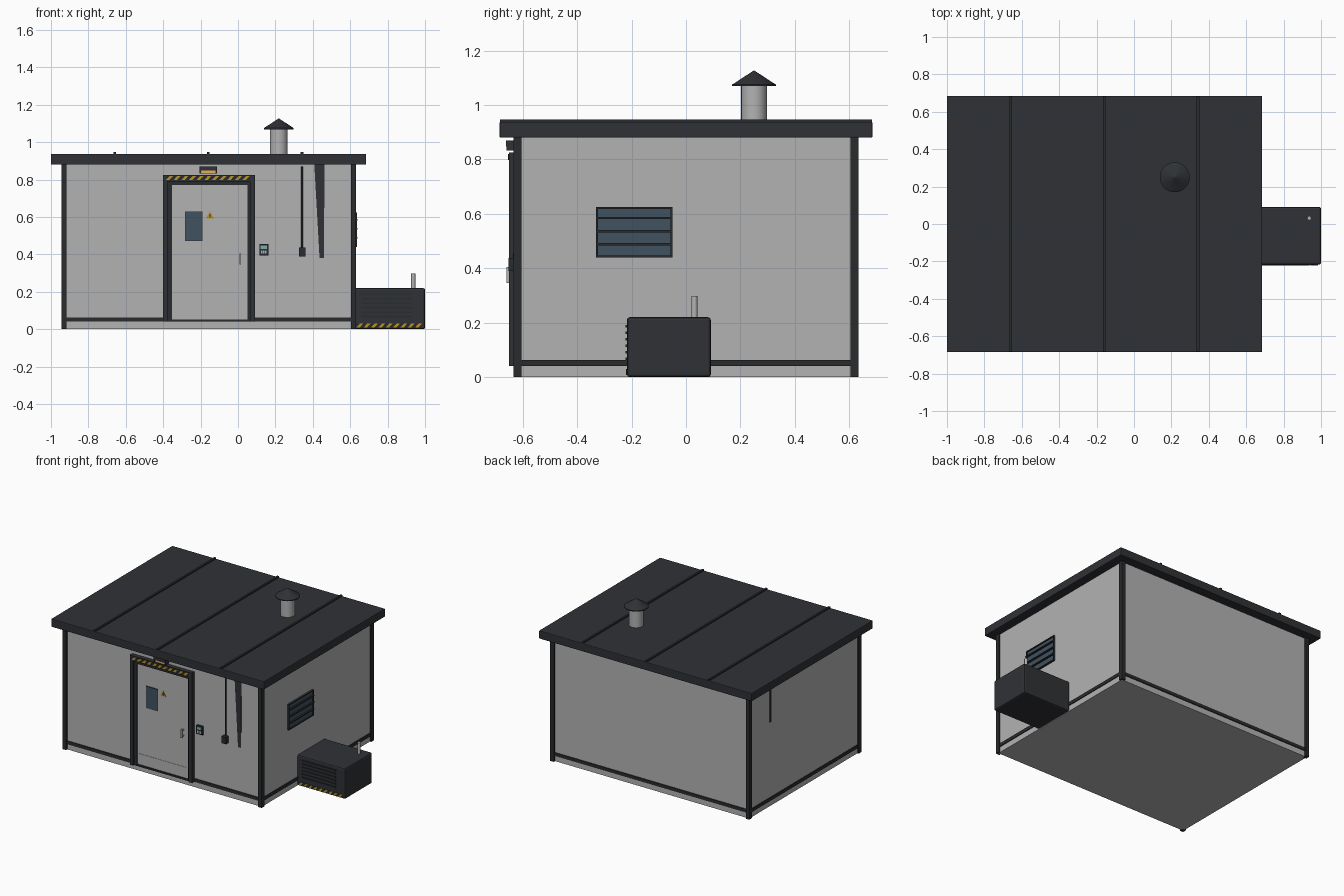
import bpy, bmesh, math
from mathutils import Matrix

if "Cube" in bpy.data.objects:
    bpy.data.objects.remove(bpy.data.objects["Cube"])


def material(name, r, g, b):
    m = bpy.data.materials.new(name)
    m.diffuse_color = (r, g, b, 1)
    m.use_nodes = True
    m.node_tree.nodes["Principled BSDF"].inputs["Base Color"].default_value = m.diffuse_color
    return m


GREY = material("painted_grey", 0.45, 0.45, 0.45)
DARK = material("dark_metal", 0.028, 0.031, 0.036)
TRIM = material("trim_black", 0.022, 0.024, 0.027)
GLASS = material("blue_glass", 0.052, 0.085, 0.115)
YELLOW = material("hazard_yellow", 0.5, 0.3, 0.02)
AMBER = material("amber_light", 0.8, 0.42, 0.12)
TEAL = material("screen_teal", 0.2, 0.42, 0.42)


def finish(name, bm, mat=GREY, bevel=0):
    bmesh.ops.recalc_face_normals(bm, faces=bm.faces)
    me = bpy.data.meshes.new(name)
    bm.to_mesh(me)
    bm.free()
    ob = bpy.data.objects.new(name, me)
    bpy.context.collection.objects.link(ob)
    me.materials.append(mat)
    if bevel:
        mod = ob.modifiers.new("bevel", 'BEVEL')
        mod.width, mod.segments = bevel, 2
    return ob


def box(name, x, y, z, mat=GREY, bevel=0):
    """Box from (min, max) pairs."""
    bm = bmesh.new()
    mid = [(a + b) / 2 for a, b in (x, y, z)]
    size = [b - a for a, b in (x, y, z)]
    bmesh.ops.create_cube(bm, size=1, matrix=Matrix.Translation(mid) @ Matrix.Diagonal((*size, 1)))
    return finish(name, bm, mat, bevel)


def prism(name, polys, y, mat):
    """Extrude x-z outlines from y[0] to y[1]."""
    bm = bmesh.new()
    for pts in polys:
        a, b = ([bm.verts.new((px, yy, pz)) for px, pz in pts] for yy in y)
        bm.faces.new(a)
        bm.faces.new(b[::-1])
        for i in range(len(pts)):
            j = (i + 1) % len(pts)
            bm.faces.new((a[i], b[i], b[j], a[j]))
    return finish(name, bm, mat)


def lathe(name, x, y, profile, mat=GREY, n=32):
    """Revolve an (r, z) profile about a vertical axis."""
    bm = bmesh.new()
    rings = [[bm.verts.new((x + r * math.cos(2 * math.pi * i / n),
                            y + r * math.sin(2 * math.pi * i / n), z)) for i in range(n)]
             for r, z in profile]
    for a, b in zip(rings, rings[1:]):
        for i in range(n):
            bm.faces.new((a[i], a[(i + 1) % n], b[(i + 1) % n], b[i]))
    bm.faces.new(rings[0])
    bm.faces.new(rings[-1])
    ob = finish(name, bm, mat)
    bpy.context.view_layer.objects.active = ob
    ob.select_set(True)
    bpy.ops.object.shade_smooth_by_angle(angle=math.radians(30))
    ob.select_set(False)
    return ob


def hazard(name, x, z, y, count):
    """Black strip with slanted yellow bars on its front."""
    box(name + "_strip", x, (y, y + 0.012), z, TRIM)
    step = (x[1] - x[0]) / count
    bars = []
    for i in range(count):
        s, w, k = x[0] + i * step, step * 0.45, step * 0.5
        bars.append([(s, z[0]), (s + w, z[0]), (s + w + k, z[1]), (s + k, z[1])])
    prism(name + "_stripes", bars, (y - 0.002, y + 0.002), YELLOW)


# Cabin walls, corner posts and base trim
X0, X1, Y = -0.935, 0.622, 0.62
box("cabin_walls", (X0, X1), (-Y, Y), (0, 0.89))
for sx, xr in (("left", (-0.945, -0.918)), ("right", (0.603, 0.632))):
    for sy, yr in (("front", (-0.634, -0.604)), ("back", (0.604, 0.634))):
        box(f"corner_post_{sy}_{sx}", xr, yr, (0, 0.885), TRIM)
zt = (0.04, 0.063)
box("base_trim_left", (X0 - 0.006, X0), (-Y, Y), zt, TRIM)
box("base_trim_right", (X1, X1 + 0.006), (-Y, Y), zt, TRIM)
box("base_trim_back", (X0, X1), (Y, Y + 0.006), zt, TRIM)
box("base_trim_front_left", (X0, -0.39), (-Y - 0.006, -Y), zt, TRIM)
box("base_trim_front_right", (0.08, X1), (-Y - 0.006, -Y), zt, TRIM)

# Roof slab with standing seams
box("roof", (-1.0, 0.685), (-0.685, 0.685), (0.88, 0.938), DARK, 0.004)
for i, x in enumerate((-0.658, -0.16, 0.342)):
    box(f"roof_seam_{i}", (x - 0.007, x + 0.007), (-0.683, 0.683), (0.934, 0.947), TRIM)

# Chimney pipe with rain cap
lathe("chimney_pipe", 0.218, 0.25, [(0.047, 0.93), (0.047, 1.08)])
lathe("chimney_cap", 0.218, 0.25, [(0.08, 1.069), (0.08, 1.075), (0.002, 1.126)], DARK)

# Door frame, door and fittings
for side, a, b, c in (("left", -0.402, -0.376, -0.352), ("right", 0.09, 0.064, 0.052)):
    box(f"door_frame_{side}", (min(a, b), max(a, b)), (-0.65, -0.61), (0.04, 0.825), DARK)
    box(f"door_jamb_{side}", (min(b, c), max(b, c)), (-0.64, -0.61), (0.045, 0.79), TRIM)
box("door_lintel", (-0.402, 0.09), (-0.65, -0.61), (0.79, 0.825), DARK)
box("door_head_jamb", (-0.376, 0.064), (-0.64, -0.61), (0.772, 0.79), TRIM)
hazard("door_hazard", (-0.385, 0.065), (0.798, 0.82), -0.652, 11)
box("door_panel", (-0.352, 0.052), (-0.632, -0.61), (0.05, 0.772))
box("door_kick_plate", (-0.34, 0.04), (-0.634, -0.62), (0.054, 0.13))
box("door_threshold", (-0.376, 0.064), (-0.64, -0.61), (0.04, 0.052), TRIM)
box("door_window_frame", (-0.284, -0.19), (-0.635, -0.62), (0.472, 0.63), TRIM)
box("door_window_glass", (-0.281, -0.193), (-0.637, -0.62), (0.475, 0.627), GLASS)
prism("warning_sign", [[(-0.172, 0.592), (-0.128, 0.592), (-0.15, 0.63)]], (-0.635, -0.62), YELLOW)
prism("warning_mark", [[(-0.153, 0.597), (-0.147, 0.597), (-0.147, 0.615), (-0.153, 0.615)]],
      (-0.636, -0.63), TRIM)
box("door_handle_grip", (0.008, 0.017), (-0.66, -0.65), (0.345, 0.405))
for i, z in enumerate((0.352, 0.392)):
    box(f"door_handle_stem_{i}", (0.009, 0.016), (-0.652, -0.63), (z, z + 0.008))

# Lamp above the door: hood with cheeks around an amber lens
box("lamp_hood", (-0.205, -0.113), (-0.662, -0.615), (0.848, 0.87), DARK)
for i, x in enumerate((-0.205, -0.119)):
    box(f"lamp_cheek_{i}", (x, x + 0.006), (-0.66, -0.615), (0.832, 0.85), DARK)
box("lamp_lens", (-0.199, -0.119), (-0.656, -0.62), (0.832, 0.849), AMBER)

# Keypad
box("keypad_body", (0.114, 0.162), (-0.636, -0.615), (0.395, 0.455), TRIM)
box("keypad_screen", (0.121, 0.155), (-0.638, -0.63), (0.43, 0.448), TEAL)
for i in range(3):
    x = 0.123 + i * 0.011
    box(f"keypad_key_{i}", (x, x + 0.007), (-0.638, -0.63), (0.404, 0.42))

# Conduit with junction box, and grime streaks running down from the eaves
lathe("conduit", 0.342, -0.626, [(0.005, 0.43), (0.005, 0.87)], DARK, 12)
box("junction_box", (0.325, 0.36), (-0.652, -0.615), (0.39, 0.438), TRIM)
prism("front_streak", [[(0.408, 0.88), (0.463, 0.88), (0.459, 0.38), (0.436, 0.38)]],
      (-0.623, -0.615), DARK)
box("left_streak", (-0.938, -0.93), (0.372, 0.388), (0.6, 0.88), DARK)

# Louvred window on the right wall
wy, wz = (-0.33, -0.05), (0.44, 0.625)
box("vent_glass", (0.61, 0.628), wy, wz, GLASS)
for i, z in enumerate((wz[0], wz[1] - 0.007)):
    box(f"vent_frame_rail_{i}", (0.61, 0.635), wy, (z, z + 0.007), TRIM)
for i, y in enumerate((wy[0], wy[1] - 0.007)):
    box(f"vent_frame_side_{i}", (0.61, 0.635), (y, y + 0.007), wz, TRIM)
for i in range(3):
    z = 0.488 + i * 0.048
    box(f"vent_slat_{i}", (0.615, 0.64), wy, (z - 0.004, z + 0.004), TRIM)

# Generator with louvres, hazard strip and exhaust
box("generator_body", (0.62, 1.0), (-0.217, 0.091), (0, 0.22), DARK, 0.01)
for i in range(6):
    z = 0.062 + i * 0.024
    box(f"generator_louvre_{i}", (0.66, 0.93), (-0.223, -0.21), (z, z + 0.01), TRIM)
hazard("generator_hazard", (0.632, 0.985), (0.008, 0.03), -0.219, 9)
lathe("generator_exhaust", 0.937, 0.031, [(0.011, 0.2), (0.011, 0.298)], n=16)
